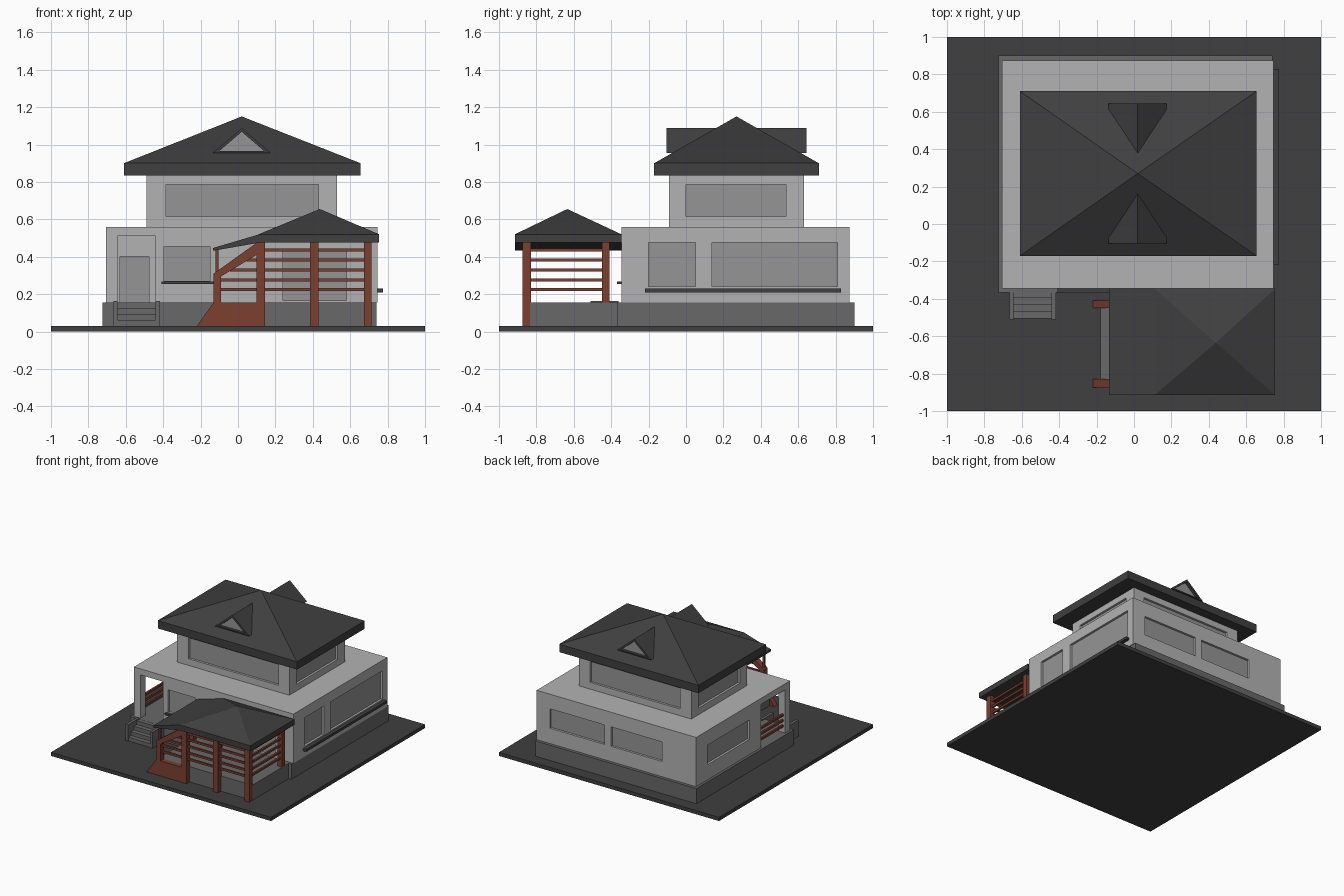
import bpy, bmesh

if "Cube" in bpy.data.objects:
    bpy.data.objects.remove(bpy.data.objects["Cube"])


def material(name, rgb):
    m = bpy.data.materials.new(name)
    m.diffuse_color = (*rgb, 1)
    m.use_nodes = True
    m.node_tree.nodes["Principled BSDF"].inputs["Base Color"].default_value = m.diffuse_color
    return m


DARK = material("dark_roof", (0.05, 0.05, 0.05))
BASE = material("base_grey", (0.14, 0.14, 0.14))
WALL = material("wall_grey", (0.45, 0.45, 0.45))
PANE = material("pane_grey", (0.3, 0.3, 0.3))
WOOD = material("wood", (0.2, 0.05, 0.03))


def finish(name, bm, mat):
    bmesh.ops.recalc_face_normals(bm, faces=bm.faces)
    me = bpy.data.meshes.new(name)
    bm.to_mesh(me)
    bm.free()
    ob = bpy.data.objects.new(name, me)
    bpy.context.collection.objects.link(ob)
    if mat:
        me.materials.append(mat)
    return ob


def boxes(name, specs, mat=None):
    """One object of boxes, each (x0, x1, y0, y1, z0, z1)."""
    bm = bmesh.new()
    for x0, x1, y0, y1, z0, z1 in specs:
        vs = bmesh.ops.create_cube(bm, size=1)["verts"]
        for v in vs:
            v.co = (x1 if v.co.x > 0 else x0, y1 if v.co.y > 0 else y0, z1 if v.co.z > 0 else z0)
    return finish(name, bm, mat)


def prism(name, pts, y0, y1, mat=None):
    """Extrude an (x, z) outline along y."""
    bm = bmesh.new()
    f = bm.faces.new([bm.verts.new((x, y0, z)) for x, z in pts])
    new = bmesh.ops.extrude_face_region(bm, geom=[f])["geom"]
    for v in new:
        if isinstance(v, bmesh.types.BMVert):
            v.co.y = y1
    return finish(name, bm, mat)


def hip_roof(name, x0, x1, y0, y1, z0, z1, apex):
    bm = bmesh.new()
    corners = [(x0, y0), (x1, y0), (x1, y1), (x0, y1)]
    low = [bm.verts.new((x, y, z0)) for x, y in corners]
    top = [bm.verts.new((x, y, z1)) for x, y in corners]
    tip = bm.verts.new(apex)
    bm.faces.new(low)
    for i in range(4):
        j = (i + 1) % 4
        bm.faces.new((low[i], low[j], top[j], top[i]))
        bm.faces.new((top[i], top[j], tip))
    return finish(name, bm, DARK)


def cut(ob, cutter):
    """Subtract the cutter, then remove it."""
    mod = ob.modifiers.new("cut", 'BOOLEAN')
    mod.operation, mod.solver, mod.object = 'DIFFERENCE', 'EXACT', cutter
    bpy.context.view_layer.objects.active = ob
    bpy.ops.object.modifier_apply(modifier="cut")
    bpy.data.objects.remove(cutter)


def window(ob, side, plane, a0, a1, z0, z1, depth=0.02):
    """Recess a pane into the wall; side is (axis, outward sign)."""
    axis, s = side
    d0, d1 = sorted((plane - s * depth, plane + s * 0.02))
    spec = (d0, d1, a0, a1, z0, z1) if axis == 'x' else (a0, a1, d0, d1, z0, z1)
    cut(ob, boxes("cutter", [spec]))
    p0, p1 = sorted((plane - s * depth * 1.2, plane - s * (depth - 0.002)))
    spec = (p0, p1, a0, a1, z0, z1) if axis == 'x' else (a0, a1, p0, p1, z0, z1)
    boxes("window_pane", [spec], PANE)


FRONT, BACK, LEFT, RIGHT = ('y', -1), ('y', 1), ('x', -1), ('x', 1)

# Ground slab and plinths
boxes("ground_slab", [(-1, 1, -1, 1, 0, 0.03)], DARK)
boxes("house_plinth", [(-0.725, 0.74, -0.365, 0.90, 0.03, 0.155)], BASE)
boxes("porch_plinth", [(-0.13, 0.715, -0.835, -0.36, 0.03, 0.155)], BASE)
boxes("porch_step", [(-0.18, -0.13, -0.83, -0.45, 0.03, 0.09)], BASE)

# Ground floor with entrance recess at the front left corner
lower = boxes("lower_walls", [(-0.705, 0.745, -0.345, 0.875, 0.155, 0.56)], WALL)
cut(lower, boxes("cutter", [(-0.645, -0.44, -0.4, 0.03, 0.14, 0.51)]))
cut(lower, boxes("cutter", [(-0.75, -0.6, -0.28, 0.03, 0.14, 0.51)]))
window(lower, FRONT, 0.03, -0.63, -0.475, 0.156, 0.40)
window(lower, FRONT, -0.345, -0.395, -0.15, 0.27, 0.455)
window(lower, FRONT, -0.345, 0.24, 0.58, 0.165, 0.44)
window(lower, RIGHT, 0.745, -0.20, 0.05, 0.24, 0.475)
window(lower, RIGHT, 0.745, 0.14, 0.81, 0.24, 0.475)
window(lower, BACK, 0.875, 0.13, 0.625, 0.28, 0.44)
window(lower, BACK, 0.875, -0.395, 0.07, 0.28, 0.44)
window(lower, LEFT, -0.705, 0.18, 0.73, 0.28, 0.44)
boxes("front_sill", [(-0.41, -0.13, -0.37, -0.345, 0.253, 0.267)], DARK)
boxes("right_sill", [(0.74, 0.775, -0.22, 0.83, 0.21, 0.23)], DARK)
boxes("entrance_rails", [(-0.69, -0.675, -0.29, 0.035, z, z + 0.018) for z in (0.2, 0.245, 0.29)], WOOD)

# Upper floor
upper = boxes("upper_walls", [(-0.49, 0.53, -0.09, 0.63, 0.56, 0.84)], WALL)
for side, plane in ((FRONT, -0.09), (BACK, 0.63)):
    window(upper, side, plane, -0.385, 0.43, 0.615, 0.785)
for side, plane in ((LEFT, -0.49), (RIGHT, 0.53)):
    window(upper, side, plane, 0.0, 0.535, 0.615, 0.785)

# Main roof, with one dormer prism running through to front and back
hip_roof("main_roof", -0.61, 0.655, -0.17, 0.71, 0.835, 0.90, (0.02, 0.27, 1.15))
dormer = prism("dormers", [(-0.135, 0.955), (0.175, 0.955), (0.02, 1.088)], -0.105, 0.645, DARK)
inner = [(-0.10, 0.965), (0.14, 0.965), (0.02, 1.068)]
for y0, y1, p in ((-0.15, -0.08, -0.082), (0.62, 0.69, 0.617)):
    cut(dormer, prism("cutter", inner, y0, y1))
    prism("dormer_pane", inner, p, p + 0.005, PANE)

# Entrance stairs
boxes("entrance_stairs", [(-0.65, -0.435, -0.36 - 0.0365 * (4 - i), -0.36, 0.03, 0.061 + 0.031 * i)
                          for i in range(4)], BASE)
boxes("stair_cheeks", [(x, x + 0.022, -0.51, -0.36, 0.03, 0.163) for x in (-0.665, -0.44)], BASE)

# Porch posts and railings
boxes("porch_posts", [(0.385, 0.43, -0.875, -0.83, 0.03, 0.48), (0.673, 0.715, -0.875, -0.83, 0.03, 0.48),
                      (0.673, 0.715, -0.45, -0.41, 0.155, 0.48)], WOOD)
levels = (0.225, 0.275, 0.33, 0.383, 0.435)
boxes("porch_front_rails", [(0.14, 0.68, -0.86, -0.845, z - 0.008, z + 0.008) for z in levels], WOOD)
boxes("porch_side_rails", [(0.686, 0.701, -0.835, -0.445, z - 0.008, z + 0.008) for z in levels], WOOD)

# Two matching wooden frames either side of the porch steps
for y0, y1 in ((-0.875, -0.83), (-0.45, -0.41)):
    prism("step_frame_base", [(-0.22, 0.03), (0.1, 0.03), (0.1, 0.155), (-0.13, 0.155)], y0, y1, WOOD)
    prism("step_frame_brace", [(-0.13, 0.155), (-0.09, 0.155), (-0.09, 0.295), (0.1, 0.41),
                               (0.1, 0.475), (-0.13, 0.31)], y0, y1, WOOD)
    boxes("step_frame_post", [(0.1, 0.145, y0, y1, 0.03, 0.48)], WOOD)
    ym = (y0 + y1) / 2
    boxes("roof_strut", [(-0.12, -0.105, ym - 0.008, ym + 0.008, 0.31, 0.445)], WOOD)
    boxes("step_frame_rails", [(-0.11 + max(0, (z - 0.29) / 0.6), 0.11, ym - 0.008, ym + 0.008,
                                z - 0.008, z + 0.008) for z in levels[:4]], WOOD)

# Porch roof with a lower slope over the steps
hip_roof("porch_roof", 0.11, 0.755, -0.915, -0.345, 0.475, 0.52, (0.437, -0.635, 0.655))
prism("porch_roof_extension", [(-0.133, 0.432), (0.115, 0.475), (0.115, 0.52), (-0.133, 0.447)],
      -0.915, -0.345, DARK)
